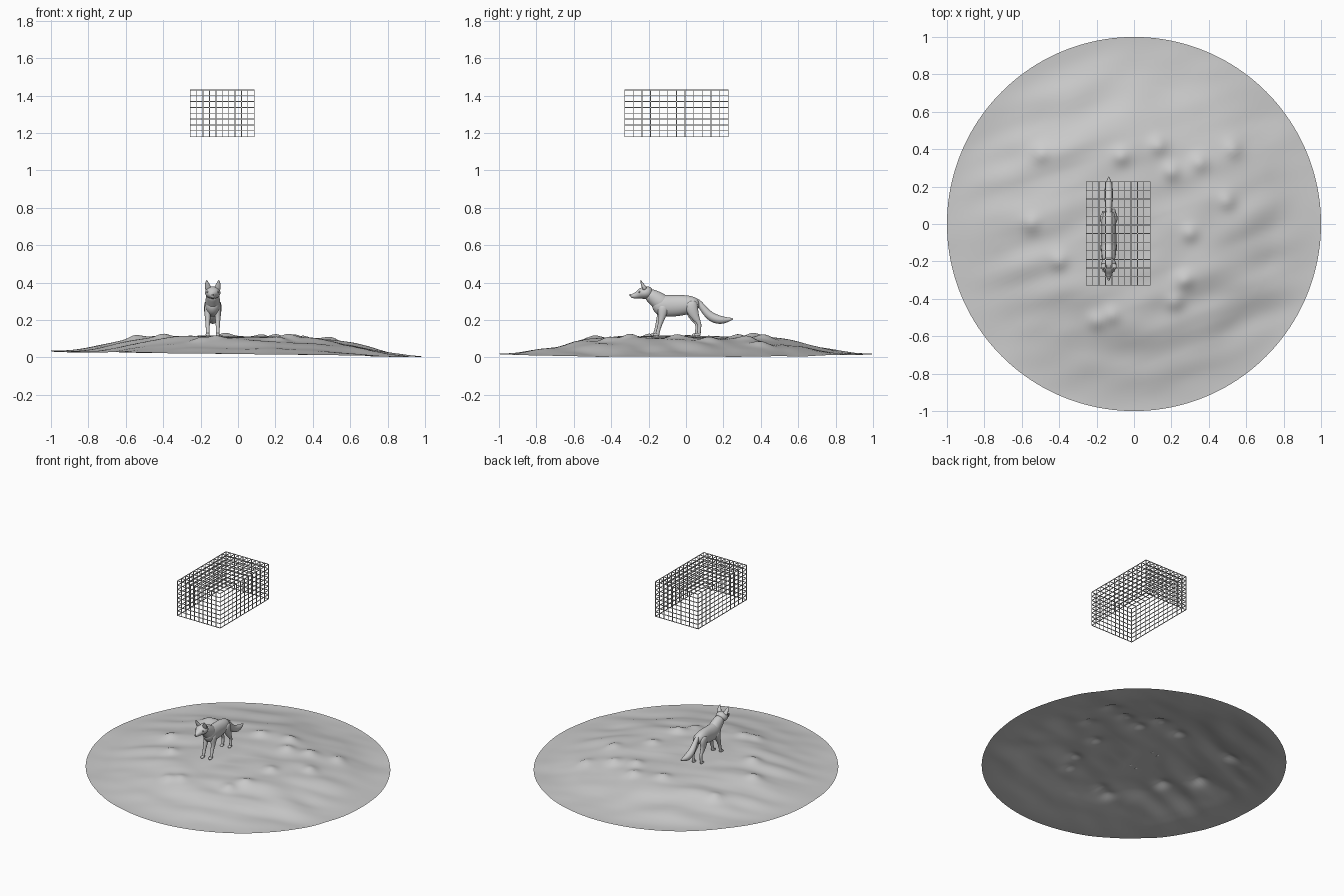
import bpy, bmesh, math
from mathutils import Vector, noise

if "Cube" in bpy.data.objects:
    bpy.data.objects.remove(bpy.data.objects["Cube"])

FX = -0.135  # centre line of the animal


def make(name, bm, subsurf=0, smooth=True):
    bmesh.ops.recalc_face_normals(bm, faces=bm.faces)
    me = bpy.data.meshes.new(name)
    bm.to_mesh(me)
    bm.free()
    ob = bpy.data.objects.new(name, me)
    bpy.context.collection.objects.link(ob)
    for p in me.polygons:
        p.use_smooth = smooth
    if subsurf:
        m = ob.modifiers.new("Subdivision", 'SUBSURF')
        m.levels = m.render_levels = subsurf
    return ob


def tube(name, pts, sides=12):
    """Loft ellipses along a path: (x, y, z, half width, half height)."""
    bm = bmesh.new()
    rings = []
    for i, (x, y, z, rw, rh) in enumerate(pts):
        a = Vector(pts[max(i - 1, 0)][:3])
        b = Vector(pts[min(i + 1, len(pts) - 1)][:3])
        t = (b - a).normalized()
        n = Vector((1, 0, 0)).cross(t).normalized()
        s = t.cross(n)
        ring = []
        for k in range(sides):
            ang = 2 * math.pi * k / sides
            co = Vector((FX + x, y, z)) + s * rw * math.cos(ang) + n * rh * math.sin(ang)
            ring.append(bm.verts.new(co))
        rings.append(ring)
    for r0, r1 in zip(rings, rings[1:]):
        for k in range(sides):
            j = (k + 1) % sides
            bm.faces.new((r0[k], r0[j], r1[j], r1[k]))
    bm.faces.new(rings[0])
    bm.faces.new(rings[-1])
    return make(name, bm, 2)


def ball(name, x, y, z, r):
    bm = bmesh.new()
    bmesh.ops.create_uvsphere(bm, u_segments=12, v_segments=8, radius=r)
    bmesh.ops.translate(bm, verts=bm.verts, vec=(FX + x, y, z))
    return make(name, bm)


# Snowy mound: open disc with streaks and small lumps
LUMPS = [(.13, .42), (.2, .28), (.35, .33), (-.07, .36), (.5, .12), (.27, -.3), (.22, -.42),
         (-.2, -.52), (-.12, -.49), (-.4, -.2), (-.55, 0), (-.5, .38), (.53, .4), (.3, -.05)]


def ground_height(x, y):
    r = math.hypot(x, y)
    t = min(max((r - .35) / .65, 0), 1)
    z = .018 - .014 * x + .09 * (1 - t * t * (3 - 2 * t))
    u, v = x * .95 + y * .31, y * .95 - x * .31
    inner = min(1, (1 - r) * 4)
    side = min(1, abs(x) * 1.6)
    z += noise.noise((u * 1.6, v * 8, 1.3)) * .016 * side * (.3 + .7 * inner)
    z += noise.noise((u * 4, v * 7, 5.1)) * .012 * inner
    for a, b in LUMPS:
        z += .02 * math.exp(-((x - a) ** 2 + (y - b) ** 2) / .0022)
    # Calm patch beneath the feet
    w = math.exp(-(((x - FX) / .1) ** 2 + ((y + .05) / .2) ** 2) ** 2)
    z = z * (1 - w) + .116 * w
    return max(z, 0)


bm = bmesh.new()
RINGS, SEG = 80, 160
center = bm.verts.new((0, 0, ground_height(0, 0)))
prev = None
for i in range(1, RINGS + 1):
    ring = []
    for k in range(SEG):
        a = 2 * math.pi * k / SEG
        x, y = math.cos(a) * i / RINGS, math.sin(a) * i / RINGS
        ring.append(bm.verts.new((x, y, ground_height(x, y))))
    for k in range(SEG):
        j = (k + 1) % SEG
        if prev:
            bm.faces.new((prev[k], ring[k], ring[j], prev[j]))
        else:
            bm.faces.new((center, ring[k], ring[j]))
    prev = ring
make("ground", bm)

# Body, neck, head and tail
tube("body", [(0, .072, .292, .014, .018), (0, .055, .288, .036, .036), (0, .015, .282, .043, .053),
              (0, -.04, .277, .041, .059), (0, -.095, .274, .044, .061), (0, -.135, .278, .044, .062),
              (0, -.16, .292, .036, .042), (0, -.172, .3, .016, .02)])
tube("neck", [(0, -.105, .275, .04, .05), (0, -.145, .3, .042, .05), (0, -.178, .325, .037, .041),
              (0, -.21, .343, .032, .032)])
tube("head", [(0, -.178, .348, .018, .02), (0, -.195, .348, .038, .034), (0, -.222, .346, .046, .036),
              (0, -.245, .34, .034, .029), (0, -.265, .331, .018, .018), (0, -.285, .328, .012, .013),
              (0, -.297, .328, .007, .008)])
ball("nose", 0, -.297, .333, .006)
tube("tail", [(0, .04, .31, .012, .014), (0, .065, .297, .014, .016), (0, .09, .265, .018, .019),
              (0, .115, .232, .022, .023), (0, .15, .207, .026, .027), (0, .19, .198, .024, .023),
              (0, .225, .201, .014, .013), (0, .254, .207, .003, .003)])

for s, side in ((-1, "left"), (1, "right")):
    # Ears and eyes
    tube("ear_" + side, [(s * .024, -.218, .362, .019, .014), (s * .027, -.226, .377, .017, .011),
                         (s * .031, -.236, .396, .011, .007), (s * .033, -.244, .414, .002, .002)])
    ball("eye_" + side, s * .029, -.249, .35, .005)
    # Legs and paws, slightly staggered
    d = .006 * s
    x = s * .027
    tube("front_leg_" + side, [(x, -.12, .285, .018, .03), (x, -.125, .245, .02, .029),
                               (x, -.135 + d, .21, .015, .017), (x, -.147 + d, .17, .011, .011),
                               (x, -.157 + d, .135, .01, .01), (x, -.16 + d, .115, .012, .013)])
    tube("front_paw_" + side, [(x, -.15 + d, .123, .008, .008), (x, -.165 + d, .122, .013, .011),
                               (x, -.184 + d, .119, .009, .007)])
    tube("hind_leg_" + side, [(x, .025, .305, .018, .03), (x, .03, .262, .022, .037),
                              (x, .038 + d, .225, .017, .026), (x, .058 + d, .192, .011, .014),
                              (x, .068 + d, .175, .01, .011), (x, .064 + d, .145, .009, .009),
                              (x, .062 + d, .115, .011, .012)])
    tube("hind_paw_" + side, [(x, .072 + d, .123, .008, .008), (x, .058 + d, .122, .012, .011),
                              (x, .038 + d, .119, .009, .007)])

# Hanging wire cage: lid and four walls, open below
LO, HI, DIV = (-.255, -.328, 1.18), (.087, .226, 1.43), (10, 12, 8)


def steps(ax):
    return [LO[ax] + (HI[ax] - LO[ax]) * i / DIV[ax] for i in range(DIV[ax] + 1)]


def panel(name, a, b, c, level):
    """Grid of thin square bars spanning axes a and b at a level on axis c."""
    bm = bmesh.new()
    for along, across in ((a, b), (b, a)):
        for p in steps(across):
            size, mid = [.004] * 3, [0] * 3
            size[along] = HI[along] - LO[along] + .004
            mid[along] = (HI[along] + LO[along]) / 2
            mid[across], mid[c] = p, level
            vs = bmesh.ops.create_cube(bm, size=1)["verts"]
            bmesh.ops.scale(bm, verts=vs, vec=size)
            bmesh.ops.translate(bm, verts=vs, vec=mid)
    make(name, bm, smooth=False)


panel("cage_lid", 0, 1, 2, HI[2])
for label, ends in (("front_left", LO), ("back_right", HI)):
    panel("cage_wall_x_" + label, 1, 2, 0, ends[0])
    panel("cage_wall_y_" + label, 0, 2, 1, ends[1])
